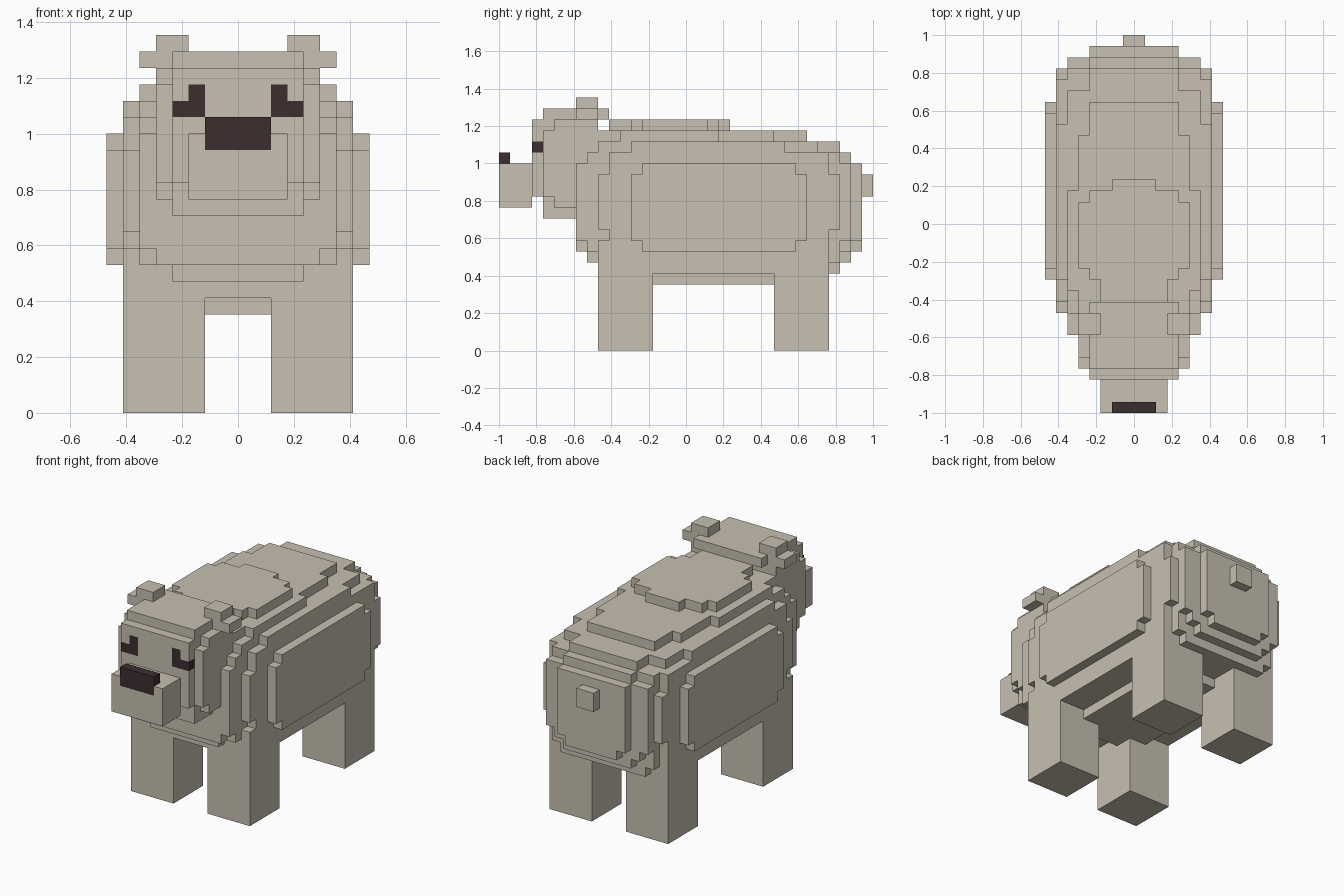
import bpy, bmesh
from mathutils import Vector

UNIT = 1 / 17  # edge of one block

old = bpy.data.objects.get("Cube")
if old:
    bpy.data.objects.remove(old, do_unlink=True)


def make_material(name, colour):
    mat = bpy.data.materials.new(name)
    mat.use_nodes = True
    mat.diffuse_color = colour
    mat.node_tree.nodes["Principled BSDF"].inputs["Base Color"].default_value = colour
    return mat


fur = make_material("beige_fur", (0.58, 0.53, 0.44, 1))
dark = make_material("dark_brown", (0.045, 0.026, 0.028, 1))


def box(x0, x1, y0, y1, z0, z1):
    return {(x, y, z) for x in range(x0, x1) for y in range(y0, y1) for z in range(z0, z1)}


def wide(half, y0, y1, z0, z1):
    """Box centred on the middle plane."""
    return box(-half, half, y0, y1, z0, z1)


def mirrored(cells):
    return cells | {(-x - 1, y, z) for x, y, z in cells}


def build(name, cells, mat):
    """Turn a set of blocks into one clean outer shell."""
    bm = bmesh.new()
    for cell in cells:
        for axis in range(3):
            for side in (0, 1):
                near = list(cell)
                near[axis] += 2 * side - 1
                if tuple(near) in cells:
                    continue
                start = Vector(cell)
                start[axis] += side
                u, v = Vector(), Vector()
                u[(axis + 1) % 3] = v[(axis + 2) % 3] = 1
                loop = [start, start + u, start + u + v, start + v]
                if not side:
                    loop.reverse()
                bm.faces.new([bm.verts.new(p * UNIT) for p in loop])
    bmesh.ops.remove_doubles(bm, verts=bm.verts[:], dist=UNIT / 10)
    bmesh.ops.dissolve_limit(bm, angle_limit=0.01, verts=bm.verts[:], edges=bm.edges[:])
    mesh = bpy.data.meshes.new(name)
    bm.to_mesh(mesh)
    bm.free()
    mesh.materials.append(mat)
    obj = bpy.data.objects.new(name, mesh)
    bpy.context.collection.objects.link(obj)
    return obj


# Body: stacked layers as (half width, back to front extent, height extent)
body_layers = [
    # belly
    (4, -5, 10, 6, 7),
    (7, -8, 13, 7, 10), (5, -8, 14, 7, 8),
    (6, -8, 14, 8, 9), (4, -9, 15, 8, 9),
    (6, -9, 14, 9, 10), (5, -10, 15, 9, 10), (3, -10, 16, 9, 10),
    # middle
    (7, -7, 13, 10, 11), (7, -8, 14, 11, 16), (7, -7, 13, 16, 17),
    (6, -10, 15, 10, 17), (4, -10, 16, 10, 17),
    # shoulders and back
    (7, -7, 13, 17, 18), (6, -9, 14, 17, 18), (4, -9, 15, 17, 18),
    (7, -5, 9, 18, 19), (6, -8, 12, 18, 19), (4, -9, 14, 18, 19),
    (6, -6, 3, 19, 20), (5, -8, 8, 19, 20), (4, -8, 11, 19, 20),
    (5, -4, 2, 20, 21), (4, -5, 3, 20, 21), (2, -7, 4, 20, 21), (3, -7, -5, 20, 21),
]
body = set().union(*(wide(*layer) for layer in body_layers))
# Flank panels with notched corners
body |= mirrored(box(7, 8, -5, 11, 10, 16) | box(7, 8, -4, 10, 9, 17))
build("body", body, fur)

# Legs and tail
for label, y in (("front", -8), ("hind", 8)):
    for side, x in (("right", -7), ("left", 2)):
        build(label + "_leg_" + side, box(x, x + 5, y, y + 5, 0, 7), fur)
build("tail", wide(1, 16, 17, 14, 16), fur)

# Dark face details
eyes = mirrored(box(2, 3, -14, -13, 18, 20) | box(3, 4, -14, -13, 18, 19))
nose = wide(2, -17, -16, 16, 18)
build("eyes", eyes, dark)
build("nose", nose, dark)

# Head with rounded steps, sockets left for the eyes
head = (wide(4, -14, -13, 14, 21) | wide(5, -13, -8, 14, 20)
        | wide(5, -12, -8, 13, 21) | wide(4, -13, -8, 13, 21)
        | wide(4, -13, -7, 21, 22) | wide(4, -13, -9, 12, 13))
build("head", head - eyes, fur)
build("snout", wide(3, -17, -14, 13, 17) - nose, fur)

# Ears
for side, x in (("right", -6), ("left", 3)):
    inner = x + 1 if x < 0 else x
    ear = box(x, x + 3, -10, -8, 21, 22) | box(inner, inner + 2, -10, -8, 22, 23)
    build("ear_" + side, ear, fur)
